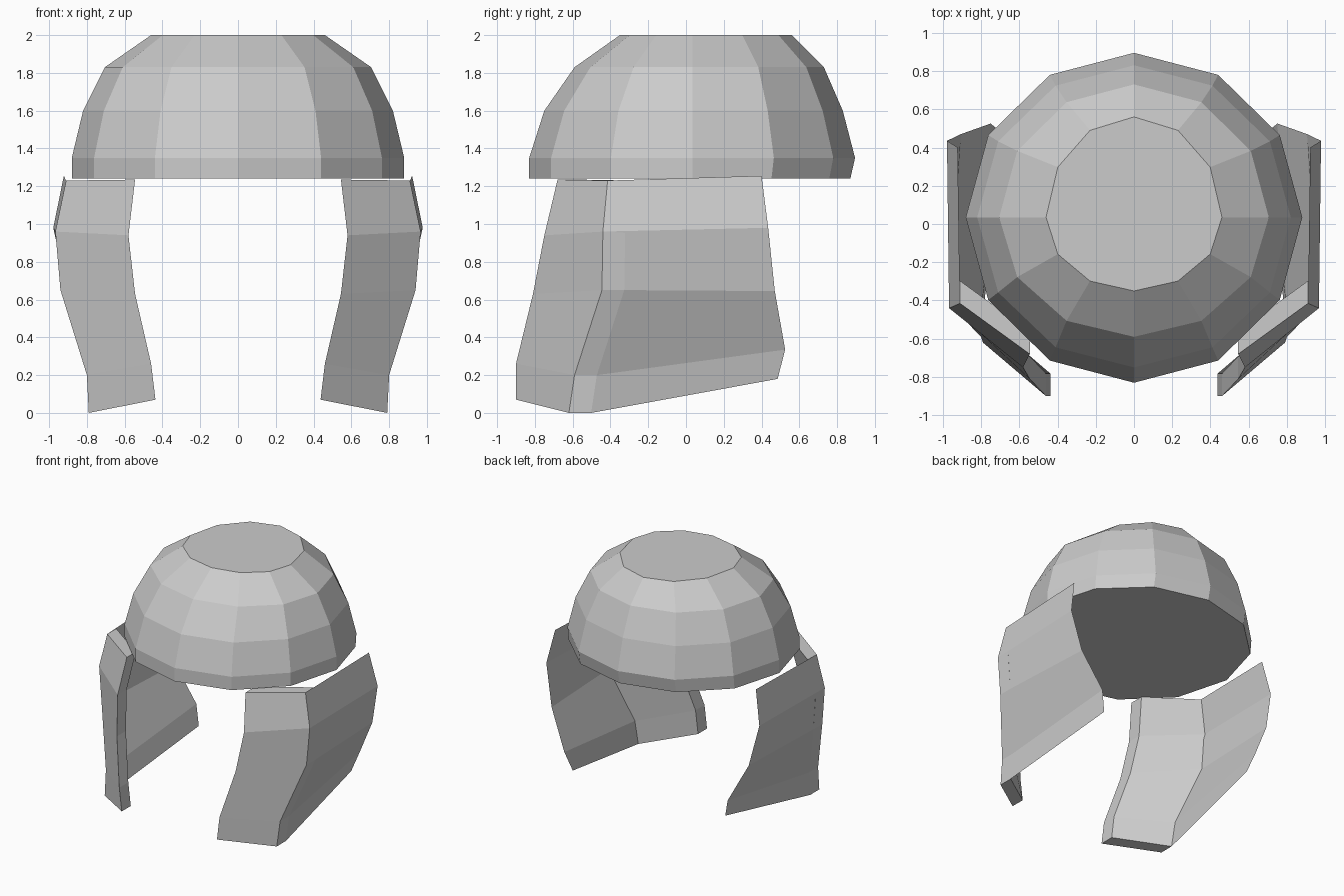
import bpy
import bmesh
from math import sin, cos, pi

cube = bpy.data.objects.get("Cube")
if cube:
    bpy.data.objects.remove(cube, do_unlink=True)

steel = bpy.data.materials.new("plain grey")
steel.use_nodes = True
steel.diffuse_color = (0.6, 0.6, 0.6, 1)
steel.node_tree.nodes["Principled BSDF"].inputs["Base Color"].default_value = (0.6, 0.6, 0.6, 1)


def finish(name, bm):
    mesh = bpy.data.meshes.new(name)
    bm.to_mesh(mesh)
    bm.free()
    mesh.materials.append(steel)
    obj = bpy.data.objects.new(name, mesh)
    bpy.context.collection.objects.link(obj)
    return obj


def strip(bm, a, b):
    """Quads between two equally long rows of vertices."""
    return [bm.faces.new((a[i], a[i + 1], b[i + 1], b[i])) for i in range(len(a) - 1)]


# Faceted dome: each ring is (height, half width, back radius, front radius)
SIDES = 12
CENTRE_Y = 0.035
bm = bmesh.new()
rings = []
for z, rx, back, front in [(1.24, 0.88, 0.835, 0.865), (1.35, 0.88, 0.86, 0.865),
                           (1.6, 0.82, 0.795, 0.785), (1.83, 0.705, 0.695, 0.625),
                           (2.0, 0.46, 0.525, 0.385)]:
    ring = []
    for i in range(SIDES):
        a = 2 * pi * i / SIDES
        ry = back if sin(a) > 0 else front
        ring.append(bm.verts.new((rx * cos(a), CENTRE_Y + ry * sin(a), z)))
    rings.append(ring)
for low, high in zip(rings, rings[1:]):
    strip(bm, low + low[:1], high + high[:1])
bm.faces.new(rings[0][::-1])
bm.faces.new(rings[-1])
bmesh.ops.recalc_face_normals(bm, faces=bm.faces)
finish("helmet_dome", bm)

# Edge lines of a cheek guard, from top to bottom
INNER = [(0.545, -0.68, 1.235), (0.58, -0.75, 0.94), (0.545, -0.81, 0.63),
         (0.46, -0.9, 0.26), (0.437, -0.9, 0.07)]
CORNER = [(0.91, -0.415, 1.23), (0.967, -0.44, 0.96), (0.94, -0.445, 0.65),
          (0.8, -0.59, 0.2), (0.79, -0.62, 0.0)]
REAR = [(0.922, 0.4, 1.255), (0.978, 0.435, 0.98), (0.905, 0.47, 0.645),
        (0.75, 0.525, 0.335), (0.7, 0.485, 0.18)]
DEPTH = 0.118


def row(bm, points, side, dy=0):
    return [bm.verts.new((side * x, y + dy, z)) for x, y, z in points]


for side, label in ((1, "left"), (-1, "right")):
    # Thick front plate
    bm = bmesh.new()
    loops = [row(bm, INNER, side), row(bm, CORNER, side),
             row(bm, CORNER, side, DEPTH), row(bm, INNER, side, DEPTH)]
    for a, b in zip(loops, loops[1:] + loops[:1]):
        strip(bm, a, b)
    bm.faces.new([r[0] for r in loops])
    bm.faces.new([r[-1] for r in loops])
    bmesh.ops.recalc_face_normals(bm, faces=bm.faces)
    finish(label + "_cheek_plate", bm)

    # Thin side flap, flush with the corner at the top and stepped back below
    bm = bmesh.new()
    start = [(x, y + (0 if i < 2 else DEPTH), z) for i, (x, y, z) in enumerate(CORNER)]
    faces = strip(bm, row(bm, start, side), row(bm, REAR, side))
    for f in faces:
        f.normal_update()
        if f.normal.x * side < 0:
            f.normal_flip()
    finish(label + "_side_flap", bm)
